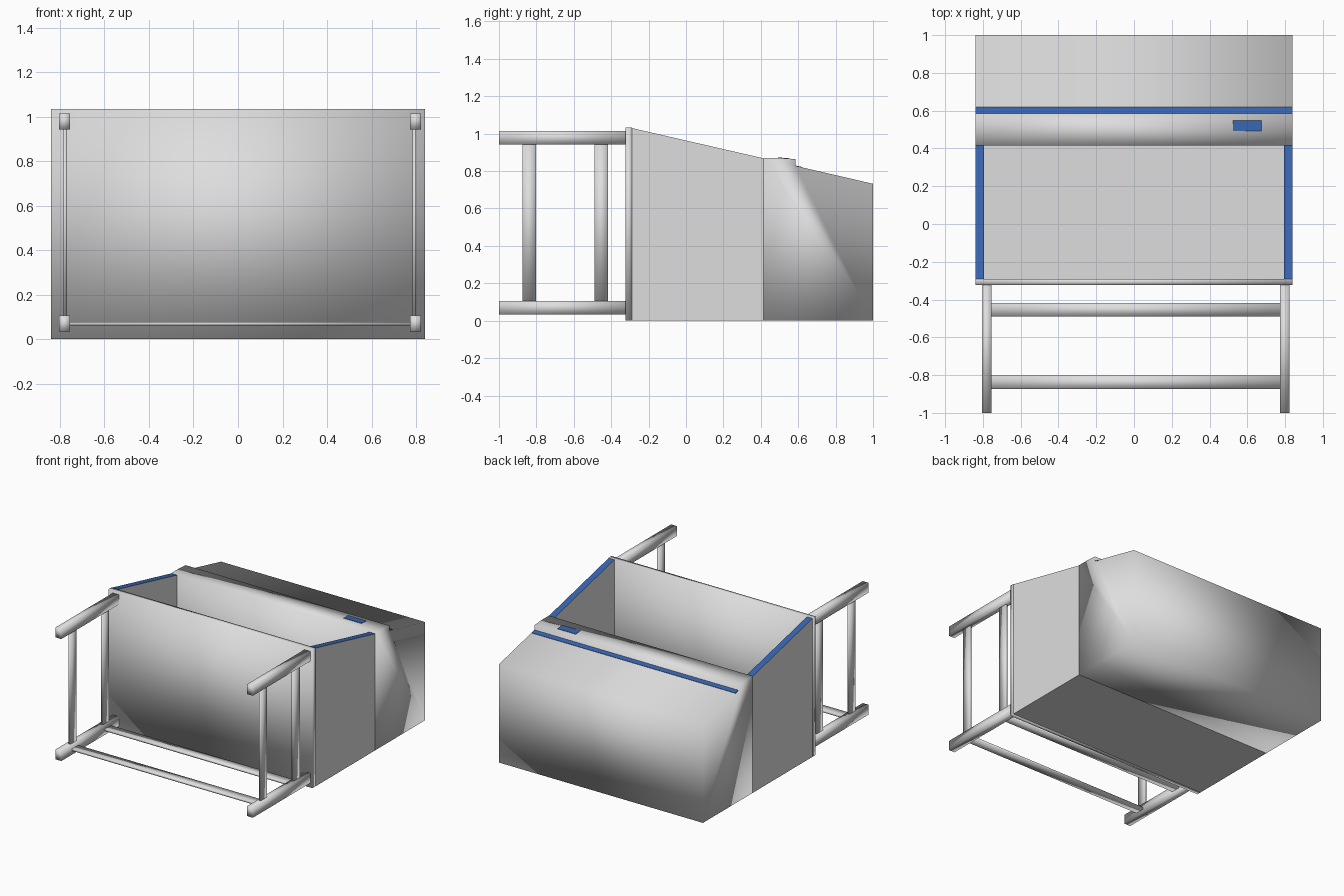
import bpy, bmesh

cube = bpy.data.objects.get("Cube")
if cube:
    bpy.data.objects.remove(cube, do_unlink=True)


def material(name, colour):
    m = bpy.data.materials.new(name)
    m.use_nodes = True
    m.diffuse_color = (*colour, 1)
    m.node_tree.nodes["Principled BSDF"].inputs["Base Color"].default_value = (*colour, 1)
    return m


GREY = material("light grey metal", (0.73, 0.73, 0.73))
BLUE = material("blue trim", (0.04, 0.13, 0.43))


def extrude(name, profile, x0, x1, mat=GREY, smooth=True):
    """Extrude a (y, z) profile along x."""
    bm = bmesh.new()
    face = bm.faces.new([bm.verts.new((x0, y, z)) for y, z in profile])
    out = bmesh.ops.extrude_face_region(bm, geom=[face])
    for v in out["geom"]:
        if isinstance(v, bmesh.types.BMVert):
            v.co.x = x1
    bmesh.ops.recalc_face_normals(bm, faces=bm.faces)
    for f in bm.faces:
        f.smooth = smooth
    me = bpy.data.meshes.new(name)
    bm.to_mesh(me)
    bm.free()
    me.materials.append(mat)
    ob = bpy.data.objects.new(name, me)
    bpy.context.collection.objects.link(ob)
    return ob


def box(name, x, y, z, mat=GREY, smooth=True):
    return extrude(name, [(y[0], z[0]), (y[1], z[0]), (y[1], z[1]), (y[0], z[1])], *x, mat, smooth)


W = 0.84   # half width of the cabinet
IN = 0.793  # half width of the chamber

# Base panel carrying the legs
box("base_panel", (-W, W), (-0.323, -0.29), (0, 1.033))

# Chamber: rear wall and sloping side walls with blue edges
box("rear_wall", (-W, W), (-0.29, 0.415), (0, 0.108), smooth=False)
for side, sx in (("left", 1), ("right", -1)):
    wall = extrude(side + "_wall", [(-0.29, 0.108), (0.415, 0.108), (0.415, 0.868), (-0.29, 1.03)],
                   sx * IN, sx * W, smooth=False)
    wall.data.materials.append(BLUE)
    for p in wall.data.polygons:
        if p.normal.z > 0.5:
            p.material_index = 1

# Upper hood with its raised control ridge, trim stripe and display
extrude("upper_hood", [(0.415, 0), (1, 0), (1, 0.732), (0.585, 0.828),
                       (0.585, 0.864), (0.5, 0.87), (0.415, 0.87)], -W, W)
extrude("trim_stripe", [(0.585, 0.824), (0.62, 0.816), (0.62, 0.822), (0.585, 0.83)], -W, W, BLUE, False)
extrude("control_display", [(0.492, 0.866), (0.548, 0.862), (0.548, 0.869), (0.492, 0.873)],
        0.525, 0.674, BLUE, False)

# Leg frame: legs, struts and cross bars
for side, x in (("left", 0.798), ("right", -0.78)):
    for level, z in (("upper", 0.978), ("lower", 0.07)):
        box(f"{side}_{level}_leg", (x - 0.025, x + 0.025), (-1, -0.32), (z - 0.036, z + 0.036))
for place, y in (("outer", -0.838), ("inner", -0.453)):
    for side, x in (("left", 0.793), ("right", -0.777)):
        box(f"{side}_{place}_strut", (x - 0.008, x + 0.008), (y - 0.036, y + 0.036), (0.1, 0.95))
    box(place + "_cross_bar", (-0.76, 0.775), (y - 0.036, y + 0.036), (0.062, 0.077))
